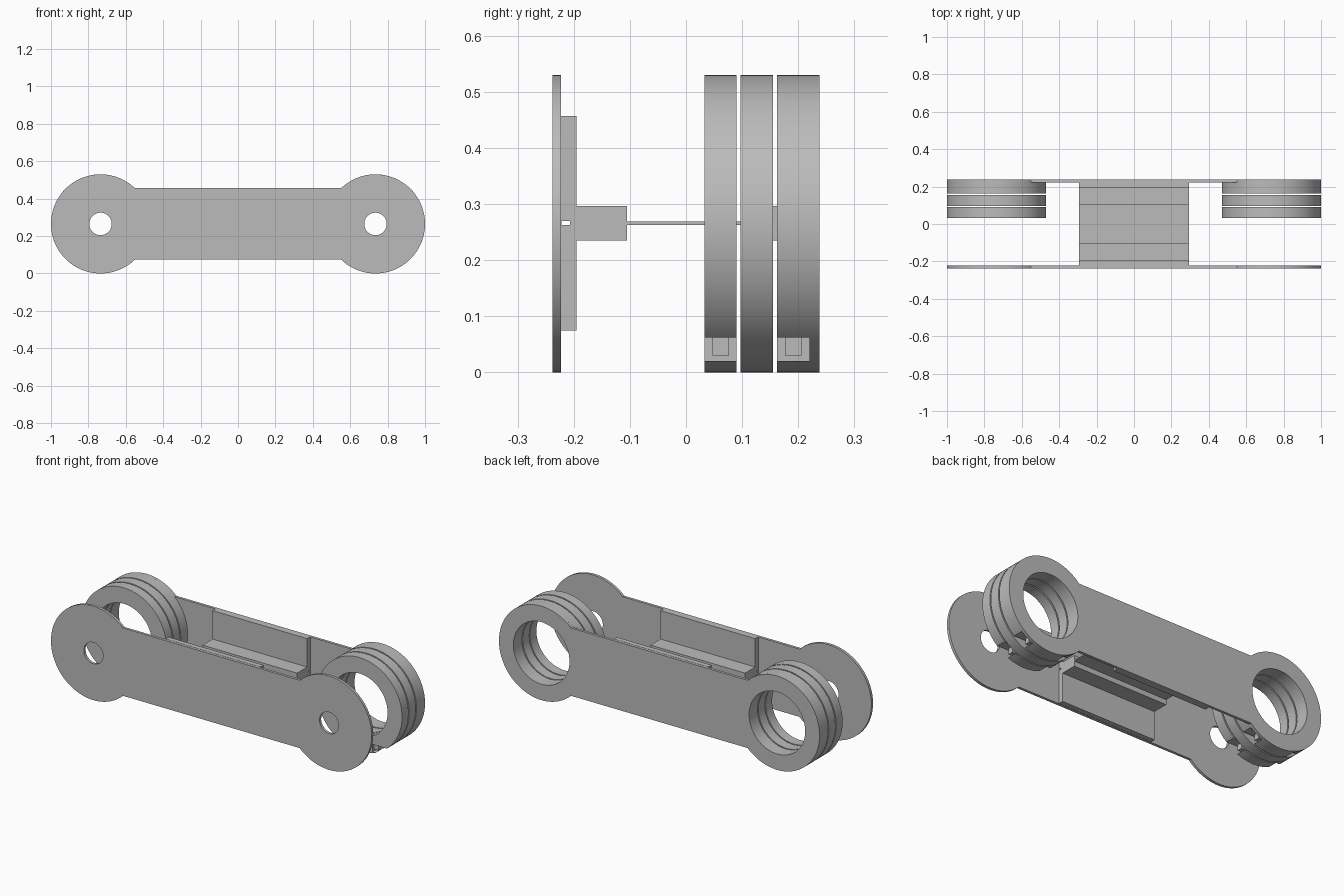
import bpy
import bmesh
from math import sin, cos, pi, asin

cube = bpy.data.objects.get("Cube")
if cube:
    bpy.data.objects.remove(cube, do_unlink=True)

# Main dimensions
R, HUB_X, MID_Z = 0.265, 0.735, 0.265
BAR_HALF, BORE, PIVOT = 0.191, 0.175, 0.06
SEG = 96

grey = bpy.data.materials.new("light_grey")
grey.use_nodes = True
grey.diffuse_color = (0.5, 0.5, 0.5, 1)
grey.node_tree.nodes["Principled BSDF"].inputs["Base Color"].default_value = (0.5, 0.5, 0.5, 1)


def prism(name, outline, y0, y1):
    """Extrude an x-z outline between two y planes."""
    bm = bmesh.new()
    face = bm.faces.new([bm.verts.new((x, y0, z)) for x, z in outline])
    ext = bmesh.ops.extrude_face_region(bm, geom=[face])
    moved = [g for g in ext["geom"] if isinstance(g, bmesh.types.BMVert)]
    bmesh.ops.translate(bm, verts=moved, vec=(0, y1 - y0, 0))
    bmesh.ops.recalc_face_normals(bm, faces=bm.faces)
    mesh = bpy.data.meshes.new(name)
    bm.to_mesh(mesh)
    bm.free()
    mesh.materials.append(grey)
    ob = bpy.data.objects.new(name, mesh)
    bpy.context.collection.objects.link(ob)
    return ob


def box(name, x, y, z):
    return prism(name, [(x[0], z[0]), (x[1], z[0]), (x[1], z[1]), (x[0], z[1])], *y)


def arc(cx, r, a0, a1, n):
    return [(cx + r * cos(a0 + (a1 - a0) * i / n),
             MID_Z + r * sin(a0 + (a1 - a0) * i / n)) for i in range(n + 1)]


def disc(name, cx, r, y0, y1):
    return prism(name, arc(cx, r, 0, 2 * pi, SEG)[:-1], y0, y1)


def cut(ob, cutters):
    """Subtract the cutters, then discard them."""
    bpy.context.view_layer.objects.active = ob
    for c in cutters:
        c.hide_render = True
        mod = ob.modifiers.new("cut", "BOOLEAN")
        mod.operation = "DIFFERENCE"
        mod.solver = "EXACT"
        mod.object = c
        bpy.ops.object.modifier_apply(modifier=mod.name)
        bpy.data.objects.remove(c, do_unlink=True)


def smooth(ob):
    bpy.ops.object.select_all(action="DESELECT")
    ob.select_set(True)
    bpy.context.view_layer.objects.active = ob
    bpy.ops.object.shade_smooth_by_angle(angle=0.5)


# Side plates: straight bar with a round hub at both ends
reach = pi - asin(BAR_HALF / R)
outline = arc(HUB_X, R, -reach, reach, 72) + arc(-HUB_X, R, pi - reach, pi + reach, 72)
for name, y0, y1, hole in (("front_plate", -0.238, -0.223, PIVOT),
                           ("back_plate", 0.223, 0.238, BORE)):
    plate = prism(name, outline, y0, y1)
    cut(plate, [disc("hole_cutter", s * HUB_X, hole, y0 - 0.1, y1 + 0.1) for s in (-1, 1)])
    smooth(plate)

# Three bearing rings per hub, the outer two with pockets low on both sides
rings = (("front_ring", 0.033, 0.09, True),
         ("middle_ring", 0.097, 0.155, False),
         ("rear_ring", 0.162, 0.223, True))
for side, label in ((1, "left"), (-1, "right")):
    cx = side * HUB_X
    for name, y0, y1, pocketed in rings:
        ring = disc(f"{label}_{name}", cx, R, y0, y1)
        cutters = [disc("bore_cutter", cx, BORE, y0 - 0.1, y1 + 0.1)]
        if pocketed:
            for d in (-1, 1):
                xs = sorted((cx + d * 0.08, cx + d * 0.3))
                cutters.append(box("pocket_cutter", xs, (y0 - 0.003, y0 + 0.058), (0.02, 0.062)))
                # Small tongue standing in the pocket
                xt = sorted((cx + d * 0.075, cx + d * 0.11))
                box(f"{label}_{name}_tongue", xt, (y0 + 0.014, y0 + 0.044), (0.03, 0.064))
        cut(ring, cutters)
        smooth(ring)

# Central body: thick panels, inner ledges and a thin web
SPAN = (-0.295, 0.295)
for s, label in ((-1, "front"), (1, "back")):
    panel = box(f"{label}_panel", SPAN, sorted((s * 0.195, s * 0.223)),
                (MID_Z - 0.19, MID_Z + 0.192))
    cut(panel, [box("slot_cutter", (-0.4, 0.4), sorted((s * 0.207, s * 0.222)), (0.263, 0.27))])
    box(f"{label}_ledge", SPAN, sorted((s * 0.105, s * 0.195)), (0.235, 0.297))
box("center_web", SPAN, (-0.105, 0.105), (0.263, 0.269))
